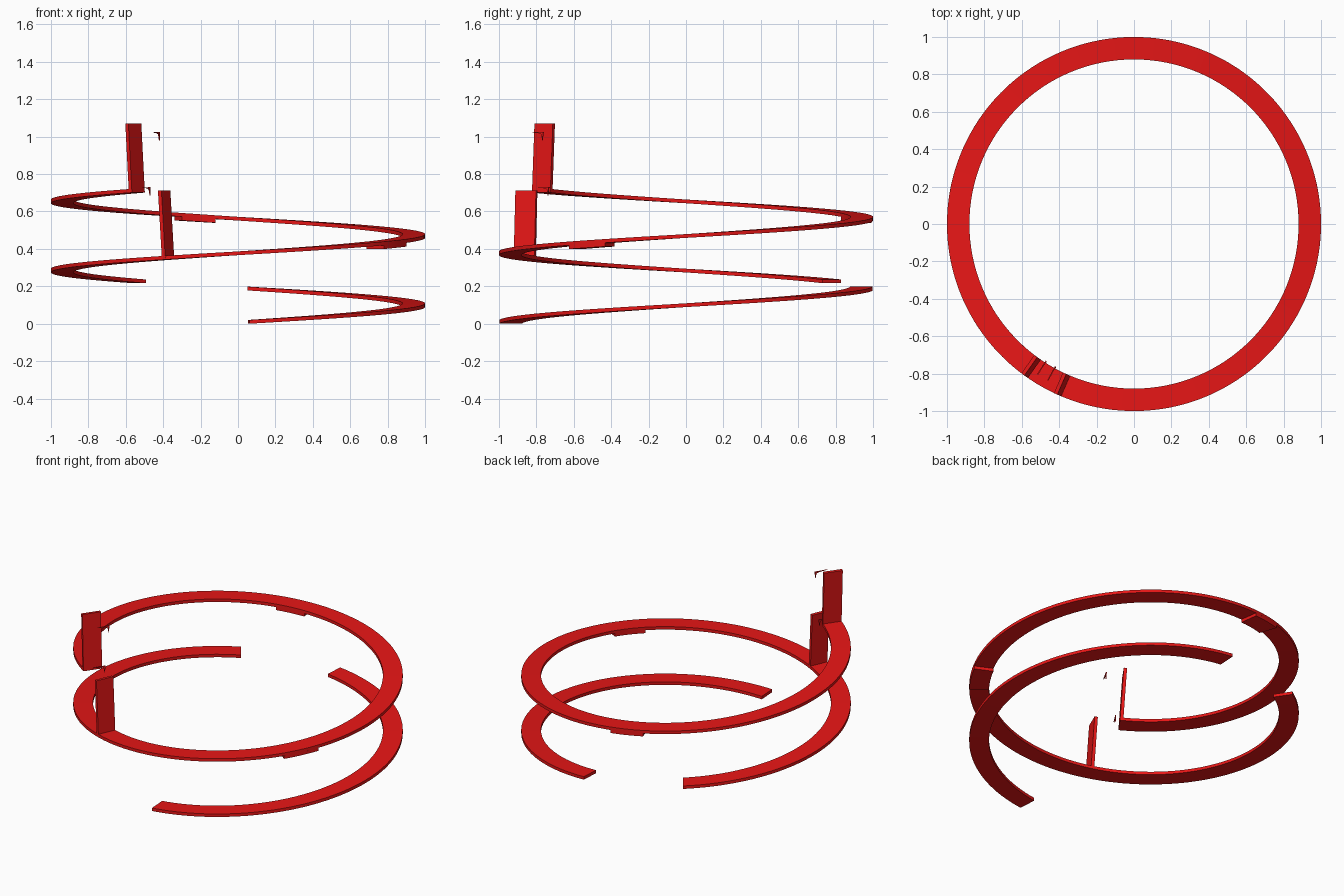
import bpy, bmesh
from math import radians, cos, sin, pi, ceil
from mathutils import Vector

if "Cube" in bpy.data.objects:
    bpy.data.objects.remove(bpy.data.objects["Cube"])

R_IN, R_OUT, THICK = 0.88, 1.0, 0.02
PITCH, START = 0.37, -86.5

red = bpy.data.materials.new("red")
red.diffuse_color = (0.8, 0.008, 0.008, 1)
red.use_nodes = True
red.node_tree.nodes["Principled BSDF"].inputs["Base Color"].default_value = red.diffuse_color


def top_z(deg):
    return THICK + PITCH * (deg - START) / 360


def polar(r, deg, z):
    a = radians(deg)
    return Vector((r * cos(a), r * sin(a), z))


def finish(bm, name):
    bmesh.ops.recalc_face_normals(bm, faces=bm.faces)
    me = bpy.data.meshes.new(name)
    bm.to_mesh(me)
    bm.free()
    me.materials.append(red)
    ob = bpy.data.objects.new(name, me)
    bpy.context.collection.objects.link(ob)
    return ob


def loft(sections, name):
    """Skin a list of closed sections and cap both ends."""
    bm = bmesh.new()
    rings = [[bm.verts.new(p) for p in s] for s in sections]
    n = len(rings[0])
    for a, b in zip(rings, rings[1:]):
        for i in range(n):
            j = (i + 1) % n
            bm.faces.new((a[i], a[j], b[j], b[i]))
    bm.faces.new(rings[0])
    bm.faces.new(rings[-1])
    return finish(bm, name)


def ramp(name, a0, a1, drop=0.0):
    """Rectangular strip that follows the helix."""
    steps = max(2, ceil((a1 - a0) / 2.5))
    sections = []
    for k in range(steps + 1):
        a = a0 + (a1 - a0) * k / steps
        z = top_z(a) - drop
        sections.append([polar(R_IN, a, z - THICK), polar(R_OUT, a, z - THICK),
                         polar(R_OUT, a, z), polar(R_IN, a, z)])
    ob = loft(sections, name)
    bpy.context.view_layer.objects.active = ob
    ob.select_set(True)
    bpy.ops.object.shade_smooth_by_angle(angle=radians(30))
    ob.select_set(False)


def plate(name, deg, profile, base, thick):
    """Thin radial plate from (radius, height) points, square to the slope."""
    a = radians(deg)
    slope = PITCH / (2 * pi * 0.94)
    tangent = Vector((-sin(a), cos(a), slope)).normalized()
    up = Vector((sin(a) * slope, -cos(a) * slope, 1)).normalized()
    sections = []
    for side in (-0.5, 0.5):
        sections.append([polar(r, deg, base) + up * h + tangent * thick * side
                         for r, h in profile])
    loft(sections, name)


# Spiral track, broken by a gap at the back
ramp("lower_track", START, 86.7)
ramp("upper_track", 123.9, 595.2)

# Short plates under the track
ramp("front_under_plate", 321.2, 334.3, THICK)
ramp("back_under_plate", 457.8, 469.9, THICK)

# Upright walls across the track
wall = [(R_IN, -THICK), (R_OUT, -THICK), (R_OUT, 0.35), (R_IN, 0.35)]
for name, deg in (("middle_wall", 246.5), ("end_wall", 594.8)):
    plate(name, deg, wall, top_z(deg), 0.02)

# Small floating hooks beside the end wall
hook = [(0.875, 0), (0.882, 0.033), (0.90, 0.039), (0.955, 0.043), (0.87, 0.045)]
plate("lower_hook", 237.5, hook, 0.685, 0.006)
plate("upper_hook", 241.3, hook, 0.98, 0.006)
